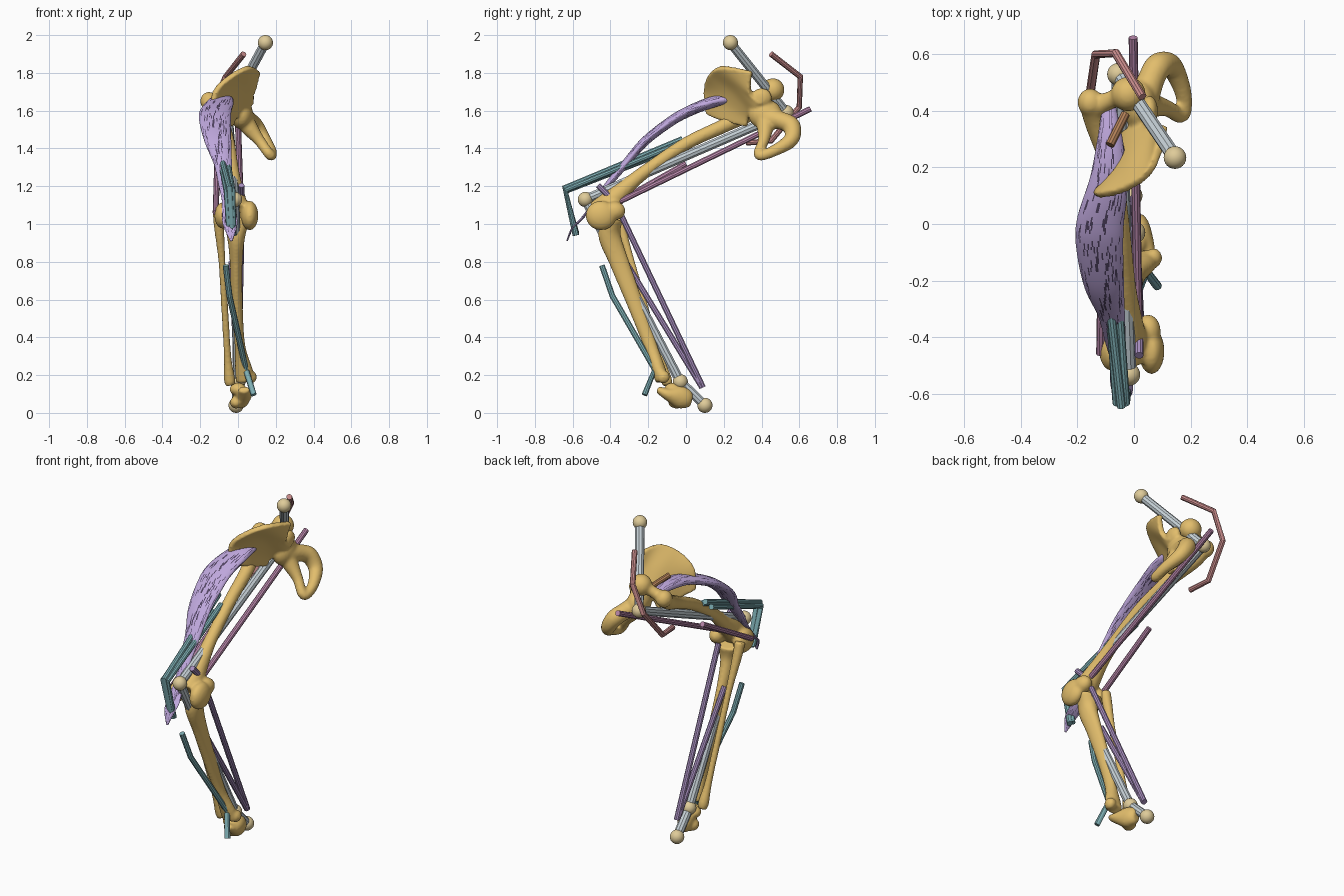
import bpy, bmesh, math, random
from mathutils import Vector, Matrix

random.seed(4)
if "Cube" in bpy.data.objects:
    bpy.data.objects.remove(bpy.data.objects["Cube"], do_unlink=True)


def material(name, rgb):
    m = bpy.data.materials.new(name)
    m.use_nodes = True
    m.diffuse_color = (*rgb, 1)
    m.node_tree.nodes["Principled BSDF"].inputs["Base Color"].default_value = (*rgb, 1)
    return m


BONE = material("bone gold", (.76, .51, .15))
JOINT = material("pale tan", (.74, .6, .32))
STEEL = material("light grey", (.56, .63, .67))
LILAC = material("lilac", (.52, .39, .72))
STREAK = material("dark violet", (.08, .055, .12))
MAUVE = material("mauve", (.5, .25, .42))
PURPLE = material("purple", (.4, .28, .53))
TEAL = material("teal", (.21, .43, .46))
ROSE = material("dusty red", (.58, .26, .26))
BROWN = material("brown", (.45, .22, .1))


def finish(name, bm, mats, smooth=True, remesh=0):
    bmesh.ops.recalc_face_normals(bm, faces=bm.faces)
    me = bpy.data.meshes.new(name)
    bm.to_mesh(me)
    bm.free()
    for m in mats:
        me.materials.append(m)
    for p in me.polygons:
        p.use_smooth = smooth
    ob = bpy.data.objects.new(name, me)
    bpy.context.collection.objects.link(ob)
    if remesh:
        mod = ob.modifiers.new("fuse", 'REMESH')
        mod.mode = 'VOXEL'
        mod.voxel_size = remesh
        mod.use_smooth_shade = True
        mod = ob.modifiers.new("soften", 'SMOOTH')
        mod.factor = .5
        mod.iterations = 5


def spline(rows, steps):
    """Smooth curve through tuples of any length."""
    rows = [tuple(r) for r in rows]
    ext = [rows[0]] + rows + [rows[-1]]
    out = []
    for a, b, c, d in zip(ext, ext[1:], ext[2:], ext[3:]):
        for s in range(steps):
            t = s / steps
            out.append(tuple(.5 * (2 * q + (r - p) * t + (2 * p - 5 * q + 4 * r - w) * t * t
                                   + (3 * q - p - 3 * r + w) * t ** 3)
                             for p, q, r, w in zip(a, b, c, d)))
    return out + [rows[-1]]


def loft(bm, rows, sides):
    """Rows are x, y, z, half width, optional half depth."""
    pts = [Vector(r[:3]) for r in rows]
    rings = []
    for i, r in enumerate(rows):
        t = (pts[min(i + 1, len(pts) - 1)] - pts[max(i - 1, 0)]).normalized()
        u = Vector((1, 0, 0))
        u = (u - t * u.dot(t)).normalized()
        v = t.cross(u)
        w, d = max(r[3], .002), max(r[-1], .002)
        rings.append([bm.verts.new(pts[i] + u * w * math.cos(a) + v * d * math.sin(a))
                      for a in (math.tau * k / sides for k in range(sides))])
    faces = [[bm.faces.new((p[k], p[(k + 1) % sides], q[(k + 1) % sides], q[k]))
              for k in range(sides)] for p, q in zip(rings, rings[1:])]
    bm.faces.new(rings[0][::-1])
    bm.faces.new(rings[-1])
    return faces


def blob(bm, centre, radii):
    bmesh.ops.create_uvsphere(bm, u_segments=24, v_segments=14, radius=1,
                              matrix=Matrix.Translation(centre) @ Matrix.Diagonal((*radii, 1)))


def rod(name, mat, *pts, r=.016):
    bm = bmesh.new()
    loft(bm, [(*p, r) for p in pts], 10)
    finish(name, bm, [mat], smooth=False)


def bone(name, shafts, blobs, voxel=.009):
    bm = bmesh.new()
    for s in shafts:
        loft(bm, spline(s, 6), 16)
    for c, radii in blobs:
        blob(bm, c, radii)
    finish(name, bm, [BONE], remesh=voxel)


# Joint rods and balls
top, hip, knee = (.145, .235, 1.96), (-.055, .53, 1.59), (-.018, -.533, 1.13)
ankle, toe = (0, -.03, .165), (-.01, .1, .04)
for name, a, b in (("pelvis_link", top, hip), ("thigh_link", hip, knee),
                   ("shin_link", knee, ankle), ("foot_link", ankle, toe)):
    rod(name, STEEL, a, b, r=.026)
for name, c in (("top", top), ("hip", hip), ("knee", knee), ("ankle", ankle), ("toe", toe)):
    bm = bmesh.new()
    blob(bm, c, (.04, .04, .04))
    finish(name + "_joint", bm, [JOINT])

# Thigh bone with head, neck and condyles
bone("thigh_bone",
     [[(-.01, -.46, 1.06, .07), (-.015, -.39, 1.13, .058), (-.02, -.3, 1.21, .042), (-.03, -.2, 1.29, .035),
       (-.05, 0, 1.425, .035), (-.08, .2, 1.52, .038), (-.13, .36, 1.6, .045), (-.155, .43, 1.66, .04)],
      [(-.14, .41, 1.64, .04), (-.08, .44, 1.68, .032), (-.02, .455, 1.71, .04)]],
     [((-.02, .46, 1.71), (.062, .062, .062)), ((-.155, .43, 1.65), (.045, .05, .05)),
      ((.062, -.45, 1.045), (.046, .082, .078)), ((.05, -.38, 1.07), (.045, .06, .05)),
      ((-.08, -.44, 1.045), (.045, .08, .07))])

# Shin bones
bone("shin_bone",
     [[(-.01, -.39, 1.03, .08, .055), (-.01, -.405, .94, .05, .06), (-.01, -.355, .8, .034, .052),
       (-.005, -.27, .58, .03, .044), (.01, -.19, .36, .028, .036), (.03, -.145, .23, .047, .037),
       (.04, -.125, .17, .052, .037)]],
     [((.07, -.12, .19), (.03, .035, .035))])
bone("outer_shin_bone",
     [[(-.105, -.37, 1.07, .03), (-.1, -.345, .98, .027), (-.085, -.29, .8, .019), (-.07, -.215, .55, .019),
       (-.055, -.14, .3, .02), (-.045, -.105, .18, .03), (-.04, -.1, .145, .024)]], [], .008)

# Ankle and heel bones
bone("foot_bones",
     [[(.03, -.15, .125, .03, .018), (.035, -.1, .1, .04, .032), (.02, -.04, .085, .045, .058),
       (.01, .005, .075, .04, .052), (.005, .03, .07, .025, .035)]],
     [((.0, -.07, .125), (.045, .045, .035)), ((-.01, -.05, .055), (.033, .045, .032))], .008)

# Hip bone: curved blade, socket and lower ring
bm = bmesh.new()
blade = [[(-.155, .12, 1.585), (-.135, .11, 1.71), (-.04, .13, 1.8), (.05, .2, 1.84), (.092, .355, 1.81)],
         [(-.1, .2, 1.55), (-.08, .2, 1.65), (-.02, .24, 1.72), (.04, .29, 1.74), (.07, .35, 1.71)],
         [(-.05, .33, 1.52), (-.03, .34, 1.57), (0, .36, 1.6), (.04, .38, 1.63), (.06, .41, 1.65)]]
cols = [spline(c, 6) for c in zip(*blade)]
grid = [[bm.verts.new(p) for p in spline(r, 5)] for r in zip(*cols)]
sheet = [bm.faces.new((p[k], p[k + 1], q[k + 1], q[k]))
         for p, q in zip(grid, grid[1:]) for k in range(len(p) - 1)]
bmesh.ops.recalc_face_normals(bm, faces=sheet)
bmesh.ops.solidify(bm, geom=sheet, thickness=.032)
blob(bm, (.02, .42, 1.58), (.06, .09, .08))
blob(bm, (.055, .4, 1.67), (.03, .055, .05))
loft(bm, spline([(.03, .42, 1.565, .055), (.06, .51, 1.545, .048), (.09, .56, 1.515, .048),
                 (.135, .555, 1.445, .04), (.175, .46, 1.385, .03), (.17, .385, 1.365, .028),
                 (.115, .41, 1.44, .03), (.06, .42, 1.51, .045), (.03, .42, 1.56, .05)], 6), 16)
finish("hip_bone", bm, [BONE], remesh=.009)

# Broad thigh muscle with dark fibre streaks
bm = bmesh.new()
rows = spline([(-.09, .45, 1.655, .018, .012), (-.085, .3, 1.665, .045, .028), (-.09, .15, 1.648, .068, .03),
               (-.12, 0, 1.59, .084, .028), (-.12, -.1, 1.53, .082, .026), (-.105, -.22, 1.435, .07, .024),
               (-.08, -.32, 1.32, .048, .021), (-.065, -.42, 1.2, .036, .016), (-.055, -.48, 1.12, .03, .009),
               (-.045, -.55, 1.03, .04, .007), (-.04, -.6, .98, .034, .006), (-.035, -.63, .91, .006, .004)], 9)
sides = 96
strips = loft(bm, rows, sides)
for n in range(480):
    i, k = random.randrange(len(strips)), random.randrange(sides)
    for step in range(random.randint(2, 4)):
        if i + step < len(strips):
            strips[i + step][(k + step // 2) % sides].material_index = 1
finish("thigh_muscle", bm, [LILAC, STREAK])

# Front thigh cords bending over the knee
rod("front_cord_long", TEAL, (-.115, -.02, 1.45), (-.045, -.645, 1.19), (-.03, -.585, .94))
rod("front_cord_outer", TEAL, (-.1, -.1, 1.385), (-.06, -.635, 1.175), (-.045, -.58, .95))
rod("front_cord_inner", TEAL, (-.07, -.06, 1.415), (-.03, -.635, 1.18), (-.025, -.58, .94))

# Shin cord crossing to the inner foot
rod("shin_cord", TEAL, (-.065, -.445, .78), (-.045, -.39, .62), (.042, -.165, .23), (.083, -.22, .095))

# Back thigh cords
rod("back_thigh_cord", MAUVE, (-.003, .66, 1.61), (.015, -.37, 1.11))
rod("short_thigh_cord", MAUVE, (-.11, 0, 1.32), (-.118, -.46, 1.06))
rod("inner_knee_cord", PURPLE, (.018, -.465, 1.205), (.018, -.38, 1.12))

# Calf cords
rod("calf_cord_long", PURPLE, (.02, -.34, 1.04), (0, .09, .135))
rod("calf_cord_short", PURPLE, (-.035, -.32, .8), (0, .085, .135))

# Buttock cord wrapping the hip, and short hip cord
rod("buttock_cord", ROSE, (.03, .45, 1.9), (-.065, .605, 1.78), (-.135, .6, 1.62),
    (-.157, .45, 1.44), (-.135, .32, 1.43))
rod("hip_cord", BROWN, (-.03, .39, 1.67), (-.085, .28, 1.72))
